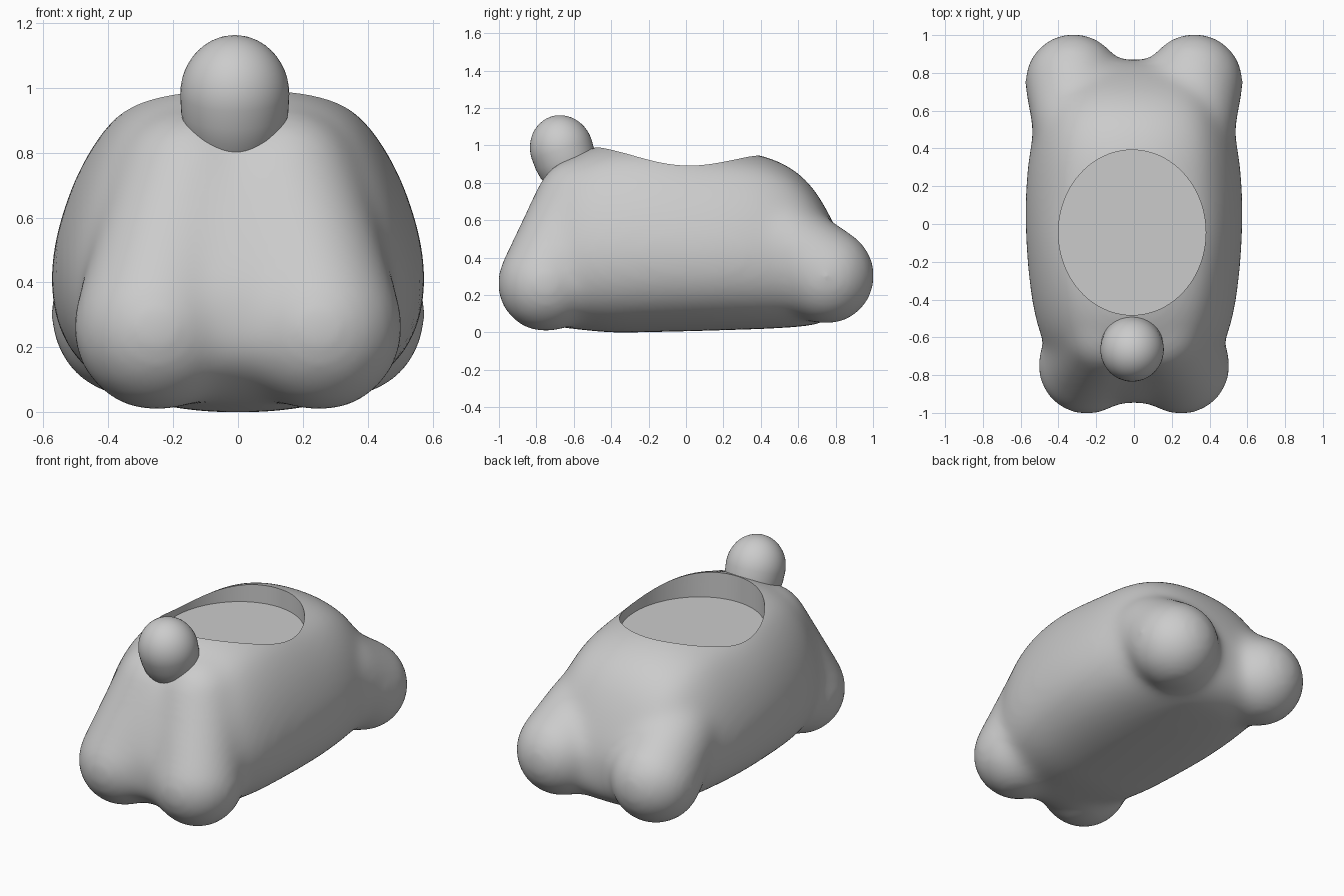
import bpy, bmesh, math
from mathutils import Matrix, Vector

cube = bpy.data.objects.get("Cube")
if cube:
    bpy.data.objects.remove(cube, do_unlink=True)

grey = bpy.data.materials.new("plain_grey")
grey.use_nodes = True
grey.diffuse_color = (0.6, 0.6, 0.6, 1)
grey.node_tree.nodes["Principled BSDF"].inputs["Base Color"].default_value = (0.6, 0.6, 0.6, 1)


def make_object(name, bm):
    bmesh.ops.recalc_face_normals(bm, faces=bm.faces[:])
    mesh = bpy.data.meshes.new(name)
    bm.to_mesh(mesh)
    bm.free()
    mesh.materials.append(grey)
    obj = bpy.data.objects.new(name, mesh)
    bpy.context.collection.objects.link(obj)
    return obj


def activate(obj):
    bpy.ops.object.select_all(action='DESELECT')
    obj.select_set(True)
    bpy.context.view_layer.objects.active = obj


def apply_modifier(obj, kind, **settings):
    activate(obj)
    mod = obj.modifiers.new(kind, kind)
    for key, value in settings.items():
        setattr(mod, key, value)
    bpy.ops.object.modifier_apply(modifier=mod.name)


def add_limb(bm, start, r_start, end, r_end, steps=8):
    """Row of overlapping balls from foot to shoulder, mirrored."""
    for side in (-1, 1):
        for i in range(steps):
            t = i / (steps - 1)
            spot = Vector(start).lerp(Vector(end), t)
            spot.x *= side
            bmesh.ops.create_uvsphere(bm, u_segments=32, v_segments=20,
                                      radius=r_start + (r_end - r_start) * t,
                                      matrix=Matrix.Translation(spot))


# Torso: one half cross-section, lofted along y (slightly full, as it is softened later)
half = [(0, 1), (.18, .997), (.35, .98), (.55, .94), (.7, .88), (.87, .72), (.97, .53),
        (1, .38), (.93, .2), (.7, .07), (.35, .005), (0, 0)]
ring = half + [(-x, z) for x, z in reversed(half[1:-1])]
# y, half width, bottom, top
stations = [(-.95, .2, .2, .36), (-.9, .27, .13, .5), (-.8, .37, .06, .73),
            (-.7, .44, .03, .87), (-.58, .5, .02, .96), (-.43, .535, 0, 1.003),
            (-.28, .555, .002, 1.018), (-.1, .57, .006, 1.008), (.07, .575, .01, .98),
            (.22, .57, .015, .965), (.4, .55, .02, .95), (.58, .51, .03, .875),
            (.7, .45, .04, .75), (.79, .38, .08, .58), (.875, .28, .16, .38)]
pad = .012
bm = bmesh.new()
loops = [[bm.verts.new((x * (w + pad), y, low - .004 + z * (top - low + pad)))
          for x, z in ring] for y, w, low, top in stations]
for a, b in zip(loops, loops[1:]):
    for i in range(len(ring)):
        j = (i + 1) % len(ring)
        bm.faces.new((a[i], a[j], b[j], b[i]))
bm.faces.new(loops[0])
bm.faces.new(loops[-1])
body = make_object("body", bm)
apply_modifier(body, 'SUBSURF', levels=2)

# Front legs and rear feet
bm = bmesh.new()
add_limb(bm, (.25, -.75, .262), .262, (.14, -.56, .69), .25)
add_limb(bm, (.32, .75, .303), .262, (.29, .53, .465), .25)
limbs = make_object("limbs", bm)
activate(body)
limbs.select_set(True)
bpy.ops.object.join()

# Melt the parts into one soft form
apply_modifier(body, 'REMESH', mode='VOXEL', voxel_size=.02)
apply_modifier(body, 'SMOOTH', factor=.5, iterations=60)

# Oval hollow with a flat floor
bm = bmesh.new()
bmesh.ops.create_cone(bm, cap_ends=True, segments=96, radius1=1, radius2=1, depth=.6,
                      matrix=Matrix.Translation((-.01, -.045, 1.132))
                      @ Matrix.Diagonal((.39, .437, 1, 1)))
cutter = make_object("hollow_cutter", bm)
apply_modifier(body, 'BOOLEAN', operation='DIFFERENCE', solver='EXACT', object=cutter)
cutter.hide_render = True
cutter.hide_set(True)

# Egg-shaped knob, revolved about a tilted axis
profile = [(.168 * math.sin(t * math.pi / 24), .183 * math.cos(t * math.pi / 24))
           for t in range(13)] + [(.165, -.06), (.156, -.11), (.14, -.15)]
bm = bmesh.new()
chain = [bm.verts.new((x, 0, z)) for x, z in profile]
edges = [bm.edges.new(pair) for pair in zip(chain, chain[1:])]
bmesh.ops.spin(bm, geom=chain + edges, axis=(0, 0, 1), cent=(0, 0, 0),
               angle=2 * math.pi, steps=48)
bmesh.ops.remove_doubles(bm, verts=bm.verts[:], dist=.0005)
bmesh.ops.holes_fill(bm, edges=[e for e in bm.edges if e.is_boundary], sides=0)
bmesh.ops.transform(bm, verts=bm.verts[:], matrix=Matrix.Translation((-.01, -.665, .98))
                    @ Matrix.Rotation(.32, 4, 'X'))
knob = make_object("knob", bm)

for obj in (body, knob):
    activate(obj)
    bpy.ops.object.shade_smooth_by_angle(angle=math.radians(40))
